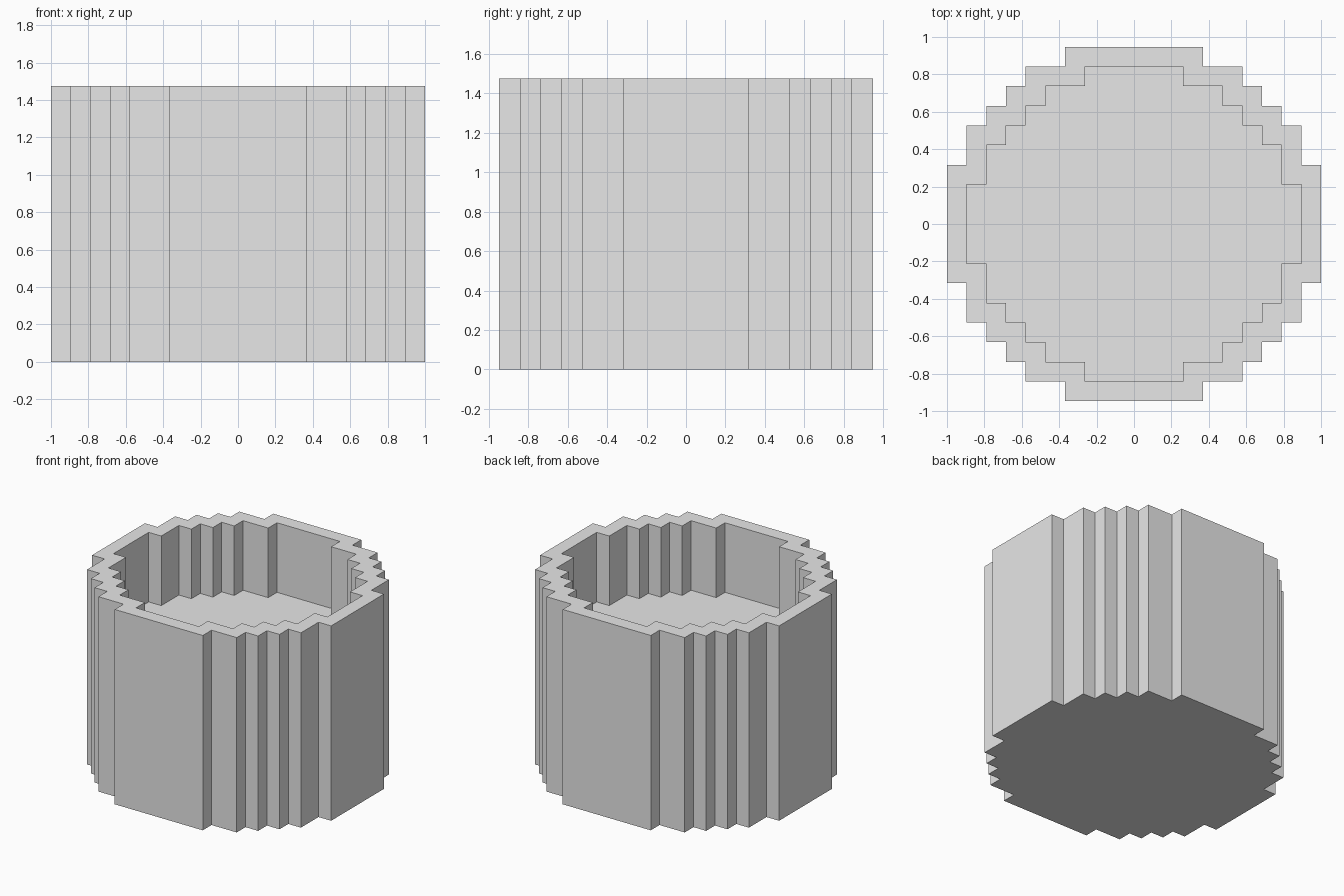
import bpy
import bmesh

cube = bpy.data.objects.get("Cube")
if cube:
    bpy.data.objects.remove(cube, do_unlink=True)

UNIT = 2 / 19          # one step of the stepped outline
HEIGHT, FLOOR = 14, 9  # in steps
# corners of the outer quarter outline: (half width, y where that width ends)
STEPS = [(9.5, 3), (8.5, 5), (7.5, 6), (6.5, 7), (5.5, 8), (3.5, 9)]

grey = bpy.data.materials.new("plain grey")
grey.use_nodes = True
grey.diffuse_color = (0.8, 0.8, 0.8, 1)
grey.node_tree.nodes["Principled BSDF"].inputs["Base Color"].default_value = (0.8, 0.8, 0.8, 1)


def outline(inset):
    """Closed stepped outline, counter-clockwise, mirrored from one quarter."""
    quarter, start = [], None
    for x, y in STEPS:
        if start is not None:
            quarter.append((x - inset, start))
        start = y - inset
        quarter.append((x - inset, start))
    right = [(x, -y) for x, y in reversed(quarter)] + quarter
    return right + [(-x, -y) for x, y in right]


bm = bmesh.new()


def ring(inset, z):
    return [bm.verts.new((x * UNIT, y * UNIT, z * UNIT)) for x, y in outline(inset)]


def bridge(a, b):
    for i in range(len(a)):
        j = (i + 1) % len(a)
        bm.faces.new((a[i], a[j], b[j], b[i]))


# outer wall, rim, inner wall, then the closed base and raised floor
rings = [ring(0, 0), ring(0, HEIGHT), ring(1, HEIGHT), ring(1, FLOOR)]
for lower, upper in zip(rings, rings[1:]):
    bridge(lower, upper)
bm.faces.new(list(reversed(rings[0])))
bm.faces.new(rings[-1])
bmesh.ops.recalc_face_normals(bm, faces=bm.faces[:])

mesh = bpy.data.meshes.new("stepped_tub")
bm.to_mesh(mesh)
bm.free()
mesh.materials.append(grey)
tub = bpy.data.objects.new("stepped_tub", mesh)
bpy.context.collection.objects.link(tub)
